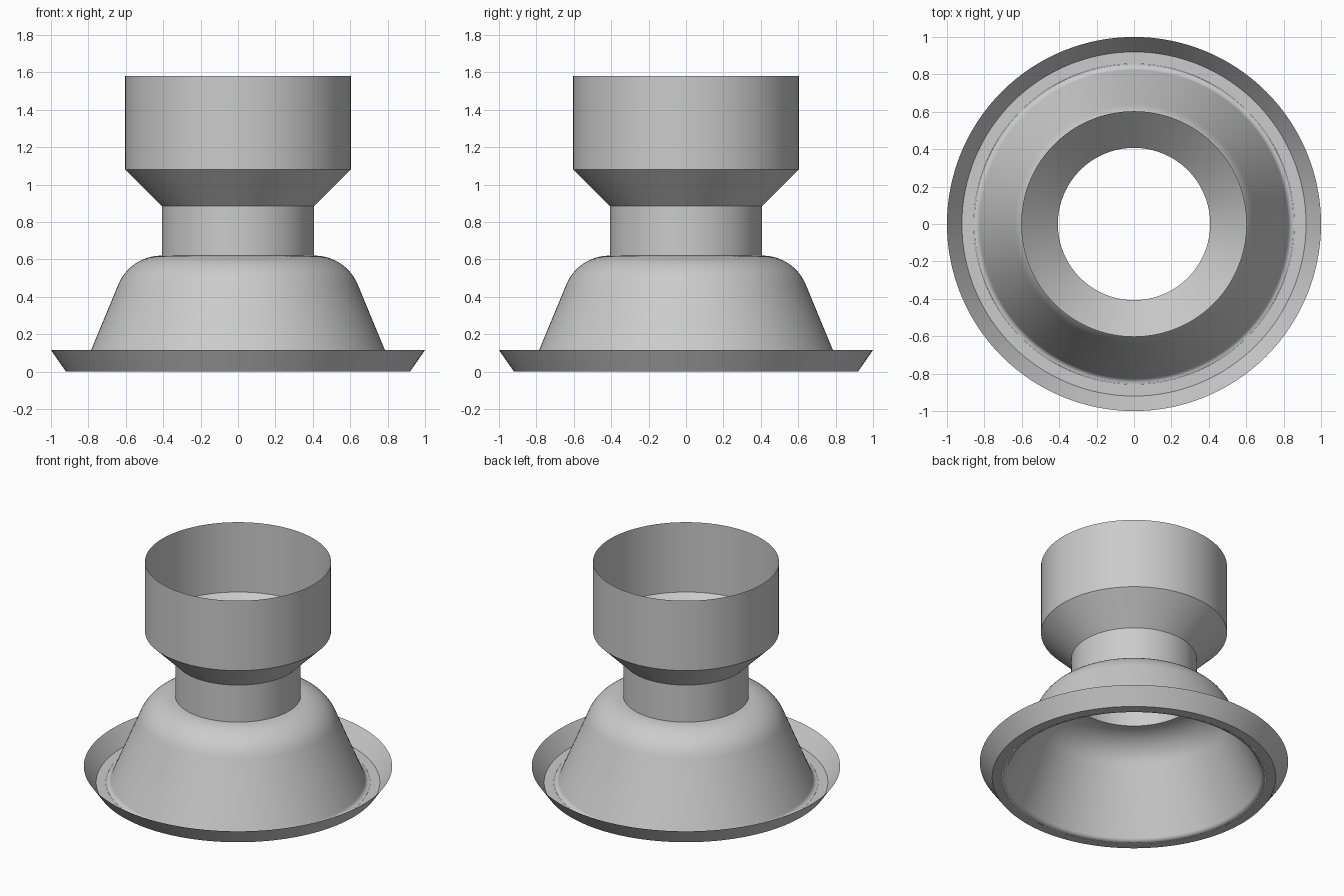
import bpy
import bmesh
import math
from mathutils import Vector

cube = bpy.data.objects.get("Cube")
if cube:
    bpy.data.objects.remove(cube, do_unlink=True)

SEGMENTS = 128

grey = bpy.data.materials.new("plain grey")
grey.use_nodes = True
colour = (0.6, 0.6, 0.6, 1.0)
grey.diffuse_color = colour
grey.node_tree.nodes["Principled BSDF"].inputs["Base Color"].default_value = colour


def fillet(before, corner, after, radius, steps=12):
    """Points of an arc that rounds the corner of a profile."""
    a, c, b = Vector(before), Vector(corner), Vector(after)
    u, v = (a - c).normalized(), (b - c).normalized()
    half = math.acos(u.dot(v)) / 2
    centre = c + (u + v).normalized() * (radius / math.sin(half))
    p = c + u * (radius / math.tan(half)) - centre
    q = c + v * (radius / math.tan(half)) - centre
    sweep = math.pi - 2 * half
    points = []
    for i in range(steps + 1):
        t = sweep * i / steps
        offset = (p * math.sin(sweep - t) + q * math.sin(t)) / math.sin(sweep)
        points.append(tuple(centre + offset))
    return points


def lathe(name, profile):
    """Open shell turned about z from (radius, height) points."""
    bm = bmesh.new()
    angles = [math.tau * i / SEGMENTS for i in range(SEGMENTS)]
    rings = []
    for r, z in profile:
        rings.append([bm.verts.new((r * math.cos(t), r * math.sin(t), z)) for t in angles])
    for upper, lower in zip(rings, rings[1:]):
        for i in range(SEGMENTS):
            j = (i + 1) % SEGMENTS
            bm.faces.new((upper[i], lower[i], lower[j], upper[j]))
    mesh = bpy.data.meshes.new(name)
    bm.to_mesh(mesh)
    bm.free()
    mesh.materials.append(grey)
    obj = bpy.data.objects.new(name, mesh)
    bpy.context.collection.objects.link(obj)
    bpy.ops.object.select_all(action="DESELECT")
    obj.select_set(True)
    bpy.context.view_layer.objects.active = obj
    bpy.ops.object.shade_smooth_by_angle(angle=math.radians(30))


# Key profile points, from the top opening down to the rim
cup_top, cup_bottom = (0.603, 1.58), (0.603, 1.08)
neck_top, neck_bottom = (0.407, 0.885), (0.407, 0.62)
shoulder, foot = (0.576, 0.62), (0.833, 0.0)
ring_inner, ring_outer = (0.856, 0.0), (0.92, 0.0)
rim_edge = (1.0, 0.115)

# Upper cup, funnel and neck
lathe("upper_cup", [cup_top, cup_bottom])
lathe("funnel", [cup_bottom, neck_top])
lathe("neck", [neck_top, neck_bottom])

# Bell with a rounded shoulder and a small flare at the foot
bell = [neck_bottom]
bell += fillet(neck_bottom, shoulder, foot, 0.25)
bell += fillet(shoulder, foot, ring_outer, 0.033, 8)
lathe("bell", bell)

# Flat base ring and flared rim
lathe("base_ring", [ring_inner, ring_outer])
lathe("flared_rim", [ring_outer, rim_edge])
